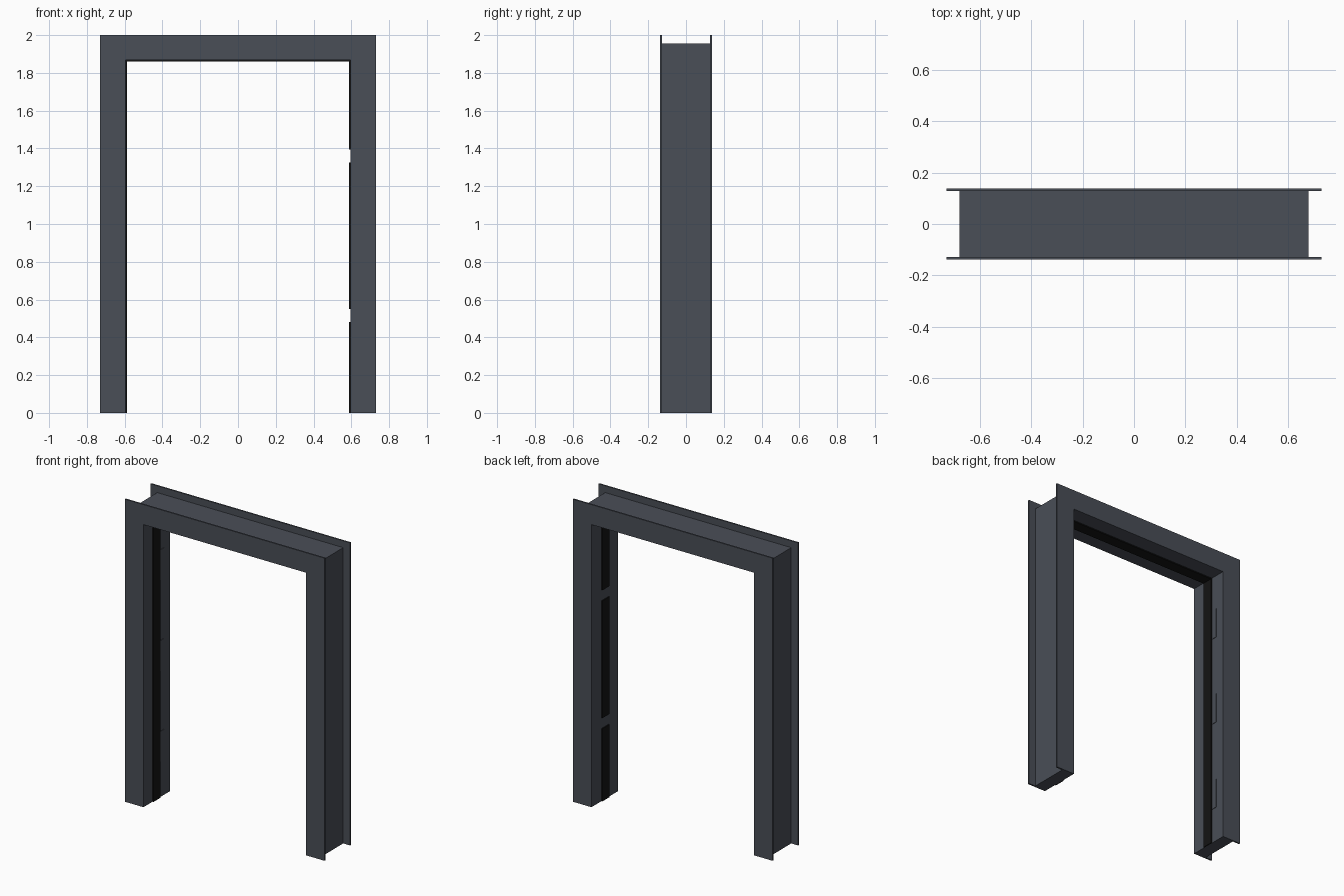
import bpy, bmesh

if "Cube" in bpy.data.objects:
    bpy.data.objects.remove(bpy.data.objects["Cube"])


def material(name, rgb):
    m = bpy.data.materials.new(name)
    m.diffuse_color = (*rgb, 1)
    m.use_nodes = True
    m.node_tree.nodes["Principled BSDF"].inputs["Base Color"].default_value = m.diffuse_color
    return m


GREY = material("slate grey", (0.068, 0.077, 0.095))
BLACK = material("seal black", (0.007, 0.007, 0.007))


def finish(name, bm, mat):
    bmesh.ops.recalc_face_normals(bm, faces=bm.faces)
    me = bpy.data.meshes.new(name)
    bm.to_mesh(me)
    bm.free()
    me.materials.append(mat)
    ob = bpy.data.objects.new(name, me)
    bpy.context.collection.objects.link(ob)


def prism(name, outline, y0, y1, mat):
    """Extrude an (x, z) outline from y0 to y1."""
    bm = bmesh.new()
    face = bm.faces.new([bm.verts.new((x, y0, z)) for x, z in outline])
    ext = bmesh.ops.extrude_face_region(bm, geom=[face])["geom"]
    verts = [v for v in ext if isinstance(v, bmesh.types.BMVert)]
    bmesh.ops.translate(bm, verts=verts, vec=(0, y1 - y0, 0))
    finish(name, bm, mat)


def box(name, x0, x1, y0, y1, z0, z1, mat):
    prism(name, [(x0, z0), (x1, z0), (x1, z1), (x0, z1)], y0, y1, mat)


IN, OUT, EDGE = 0.595, 0.68, 0.73      # opening, frame and flange half widths
HEAD, TOP = 1.868, 1.955               # underside and top of the head
D = 0.138                              # half depth

# Frame: two jambs and head as one arch
prism("door_frame", [(-OUT, 0), (-IN, 0), (-IN, HEAD), (IN, HEAD), (IN, 0),
                     (OUT, 0), (OUT, TOP), (-OUT, TOP)], -D, D, GREY)

# Thin wall flanges around the outside, front and back
for side, y0, y1 in (("front", -D, -D + 0.01), ("back", D - 0.01, D)):
    box(side + "_flange_left", -EDGE, -OUT, y0, y1, 0, TOP, GREY)
    box(side + "_flange_right", OUT, EDGE, y0, y1, 0, TOP, GREY)
    box(side + "_flange_top", -EDGE, EDGE, y0, y1, TOP, 2.0, GREY)

# Black seal strip round the opening, broken twice on the right jamb
P, S0, S1 = 0.007, -0.042, 0.032
box("seal_left", -IN, -IN + P, S0, S1, 0, HEAD - P, BLACK)
box("seal_head", -IN, IN, S0, S1, HEAD - P, HEAD, BLACK)
for i, (z0, z1) in enumerate(((0, 0.48), (0.55, 1.325), (1.395, HEAD - P))):
    box(f"seal_right_{i + 1}", IN - P, IN, S0, S1, z0, z1, BLACK)

# Hinge plates on the left jamb
for i, z in enumerate((0.335, 0.935, 1.535)):
    box(f"hinge_plate_{i + 1}", -IN, -IN + 0.003, 0.035, 0.073, z - 0.1, z + 0.1, GREY)
